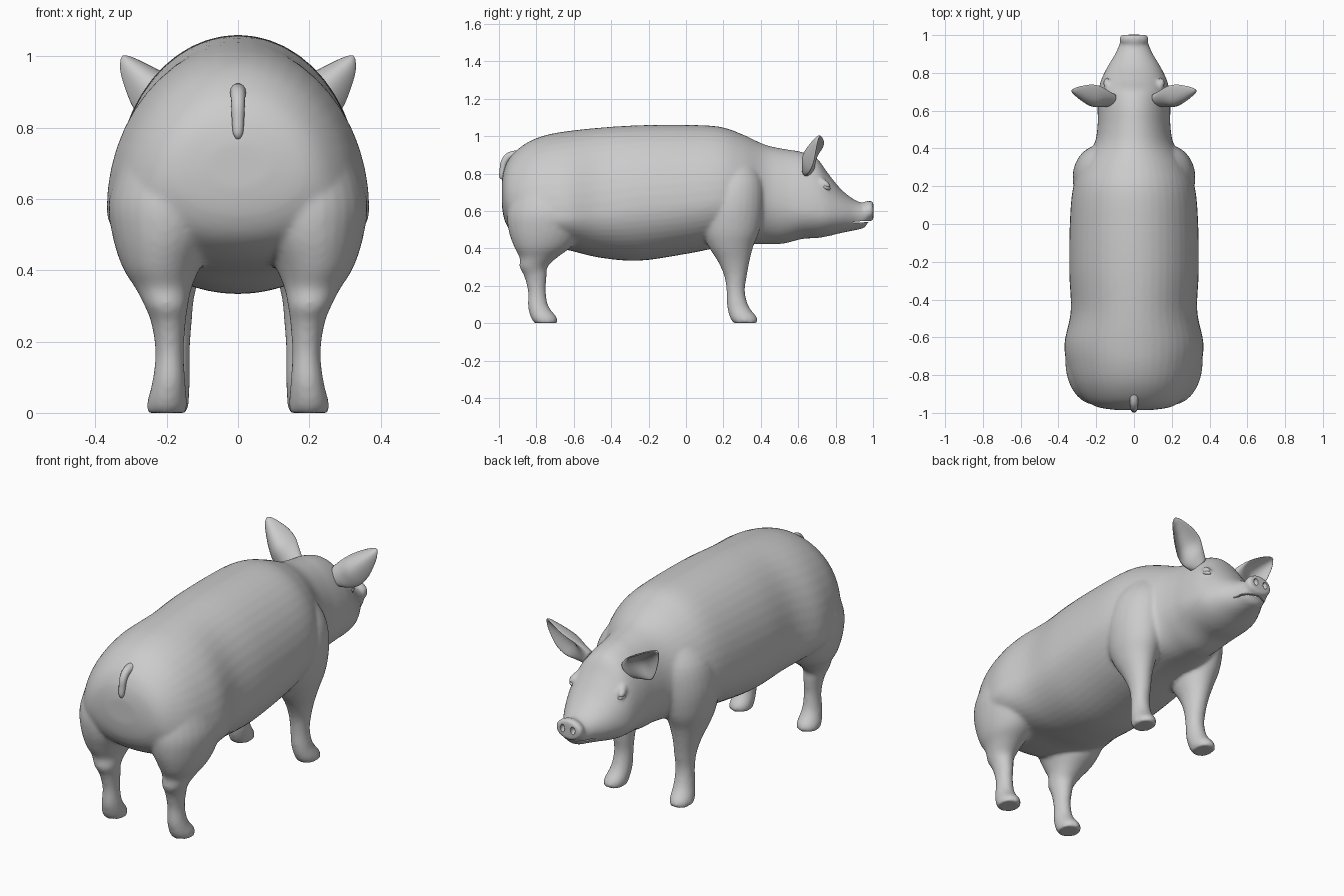
import bpy, bmesh, math
from mathutils import Vector


def spline(rows, steps):
    # Catmull-Rom interpolation of profile rows
    out = []
    n = len(rows)
    for i in range(n - 1):
        a, b, c, d = rows[max(i - 1, 0)], rows[i], rows[i + 1], rows[min(i + 2, n - 1)]
        for s in range(steps):
            t = s / steps
            out.append([0.5 * (2 * q + (r - p) * t + (2 * p - 5 * q + 4 * r - u) * t * t
                               + (3 * q - p - 3 * r + u) * t ** 3)
                        for p, q, r, u in zip(a, b, c, d)])
    return out + [list(rows[-1])]


def loft(name, rings):
    bm = bmesh.new()
    loops = [[bm.verts.new(p) for p in ring] for ring in rings]
    n = len(loops[0])
    for a, b in zip(loops, loops[1:]):
        for i in range(n):
            j = (i + 1) % n
            bm.faces.new((a[i], a[j], b[j], b[i]))
    bm.faces.new(loops[0])
    bm.faces.new(loops[-1])
    bmesh.ops.recalc_face_normals(bm, faces=bm.faces)
    me = bpy.data.meshes.new(name)
    bm.to_mesh(me)
    bm.free()
    me.polygons.foreach_set("use_smooth", [True] * len(me.polygons))
    ob = bpy.data.objects.new(name, me)
    bpy.context.collection.objects.link(ob)
    return ob


def angles(n):
    return [2 * math.pi * i / n for i in range(n)]


def ball(name, loc, scale, rot=(0, 0, 0)):
    bpy.ops.mesh.primitive_uv_sphere_add(segments=20, ring_count=12, location=loc, rotation=rot)
    ob = bpy.context.object
    ob.name = name
    ob.scale = scale
    bpy.ops.object.shade_smooth()
    return ob


# Torso, neck and head: y, bottom z, top z, height of widest point, half width
trunk = [
    (-0.985, 0.63, 0.76, 0.69, 0.09), (-0.97, 0.55, 0.83, 0.67, 0.19),
    (-0.93, 0.485, 0.90, 0.63, 0.26), (-0.85, 0.435, 0.965, 0.59, 0.32),
    (-0.75, 0.41, 1.005, 0.57, 0.355), (-0.63, 0.39, 1.027, 0.57, 0.368),
    (-0.46, 0.35, 1.045, 0.59, 0.335), (-0.25, 0.334, 1.058, 0.62, 0.343),
    (0.0, 0.37, 1.06, 0.64, 0.34), (0.18, 0.405, 1.05, 0.66, 0.325),
    (0.30, 0.42, 1.01, 0.66, 0.285), (0.42, 0.422, 0.955, 0.66, 0.212),
    (0.52, 0.425, 0.932, 0.64, 0.193), (0.62, 0.45, 0.915, 0.61, 0.193),
    (0.70, 0.455, 0.88, 0.60, 0.188), (0.76, 0.465, 0.80, 0.59, 0.175),
    (0.83, 0.482, 0.715, 0.585, 0.142), (0.90, 0.496, 0.66, 0.58, 0.10),
    (0.95, 0.508, 0.642, 0.575, 0.078), (0.968, 0.53, 0.645, 0.59, 0.074),
]
rings = []
for y, lo, hi, mid, w in spline(trunk, 5):
    rings.append([(w * math.cos(a), y,
                   mid + math.sin(a) * ((hi - mid) if math.sin(a) > 0 else (mid - lo)))
                  for a in angles(48)])
parts = [loft("body", rings)]

# Snout disc with a soft rim
snout = [(0.95, 0.055, 0.045), (0.965, 0.075, 0.053), (0.985, 0.078, 0.056),
         (0.998, 0.072, 0.052), (1.002, 0.058, 0.042)]
parts.append(loft("snout", [[(w * math.cos(a), y, 0.6 + h * math.sin(a)) for a in angles(32)]
                            for y, w, h in snout]))

# Legs: z, back y, front y, inner x, outer x
hind = [(0.0, -0.81, -0.69, 0.145, 0.255), (0.03, -0.83, -0.69, 0.143, 0.255),
        (0.09, -0.845, -0.735, 0.148, 0.24), (0.17, -0.845, -0.75, 0.152, 0.232),
        (0.25, -0.865, -0.745, 0.147, 0.243), (0.30, -0.89, -0.74, 0.14, 0.262),
        (0.35, -0.89, -0.69, 0.13, 0.288), (0.41, -0.92, -0.61, 0.105, 0.325),
        (0.50, -0.95, -0.54, 0.06, 0.353), (0.60, -0.955, -0.50, 0.04, 0.362),
        (0.74, -0.92, -0.55, 0.03, 0.32)]
fore = [(0.0, 0.255, 0.38, 0.143, 0.25), (0.03, 0.235, 0.38, 0.138, 0.25),
        (0.09, 0.22, 0.335, 0.135, 0.235), (0.17, 0.217, 0.315, 0.135, 0.228),
        (0.25, 0.205, 0.325, 0.13, 0.235), (0.33, 0.17, 0.34, 0.122, 0.255),
        (0.41, 0.12, 0.36, 0.10, 0.285), (0.50, 0.085, 0.395, 0.08, 0.312),
        (0.63, 0.075, 0.415, 0.05, 0.325), (0.76, 0.10, 0.41, 0.03, 0.30),
        (0.88, 0.15, 0.36, 0.03, 0.22)]
for name, rows in (("hind_leg", hind), ("front_leg", fore)):
    for s in (-1, 1):
        rings = []
        for z, y0, y1, x0, x1 in spline(rows, 4):
            rings.append([(s * ((x0 + x1) / 2 + (x1 - x0) / 2 * math.cos(a)),
                           (y0 + y1) / 2 + (y1 - y0) / 2 * math.sin(a), z) for a in angles(28)])
        parts.append(loft(name, rings))

# Brow ridges
for s in (-1, 1):
    parts.append(ball("brow", (s * 0.138, 0.735, 0.75), (0.022, 0.045, 0.02), (-0.5, 0, -s * 0.4)))

# Fuse into one soft skin
bpy.ops.object.select_all(action='DESELECT')
for p in parts:
    p.select_set(True)
body = parts[0]
bpy.context.view_layer.objects.active = body
bpy.ops.object.join()
m = body.modifiers.new("fuse", 'REMESH')
m.mode = 'VOXEL'
m.voxel_size = 0.01
m.use_smooth_shade = True
m = body.modifiers.new("soften", 'SMOOTH')
m.factor = 0.5
m.iterations = 7

# Nostrils and mouth carved out of the skin
cutters = [ball("nostril_cutter", (s * 0.03, 1.0, 0.605), (0.013, 0.022, 0.02)) for s in (-1, 1)]
cutters.append(ball("mouth_cutter", (0, 0.925, 0.541), (0.108, 0.06, 0.005), (0.06, 0, 0)))
for c in cutters:
    c.hide_render = True
    c.hide_set(True)
    m = body.modifiers.new("carve", 'BOOLEAN')
    m.operation = 'DIFFERENCE'
    m.object = c

# Ears: cupped leaves, x, y, z of the centre, half width, half thickness, cup depth
ear = [(0.12, 0.655, 0.825, 0.05, 0.03, 0.0), (0.165, 0.66, 0.85, 0.072, 0.027, 0.01),
       (0.21, 0.668, 0.882, 0.082, 0.019, 0.028), (0.255, 0.684, 0.92, 0.07, 0.014, 0.028),
       (0.295, 0.698, 0.96, 0.045, 0.011, 0.016), (0.318, 0.706, 0.985, 0.024, 0.009, 0.006),
       (0.326, 0.71, 0.998, 0.006, 0.004, 0.0)]
across = Vector((0.08, -0.065, -0.12)).normalized()
along = Vector((0.2, 0.055, 0.17)).normalized()
normal = along.cross(across).normalized()
if normal.y < 0:
    normal = -normal
for s in (-1, 1):
    rings = []
    for x, y, z, w, t, cup in spline(ear, 4):
        ring = []
        for a in angles(28):
            p = (Vector((x, y, z)) + across * w * math.cos(a)
                 + normal * (t * math.sin(a) + cup * (2 * math.cos(a) ** 2 - 1)))
            ring.append((s * p.x, p.y, p.z))
        rings.append(ring)
    loft("ear", rings)

# Eyes
for s in (-1, 1):
    ball("eye", (s * 0.146, 0.752, 0.724), (0.014, 0.022, 0.011), (-0.3, 0, s * 0.4))

# Tail: tapered tube hanging against the rump
tail = [(-0.90, 0.90, 0.025), (-0.945, 0.893, 0.021), (-0.972, 0.86, 0.019),
        (-0.98, 0.82, 0.017), (-0.985, 0.785, 0.014), (-0.983, 0.77, 0.006)]
pts = spline(tail, 4)
rings = []
for i, (y, z, r) in enumerate(pts):
    a, b = pts[max(i - 1, 0)], pts[min(i + 1, len(pts) - 1)]
    d = Vector((0, b[0] - a[0], b[1] - a[1])).normalized()
    side = Vector((1, 0, 0))
    up = d.cross(side)
    rings.append([Vector((0, y, z)) + side * r * math.cos(t) + up * r * math.sin(t)
                  for t in angles(14)])
loft("tail", rings)
